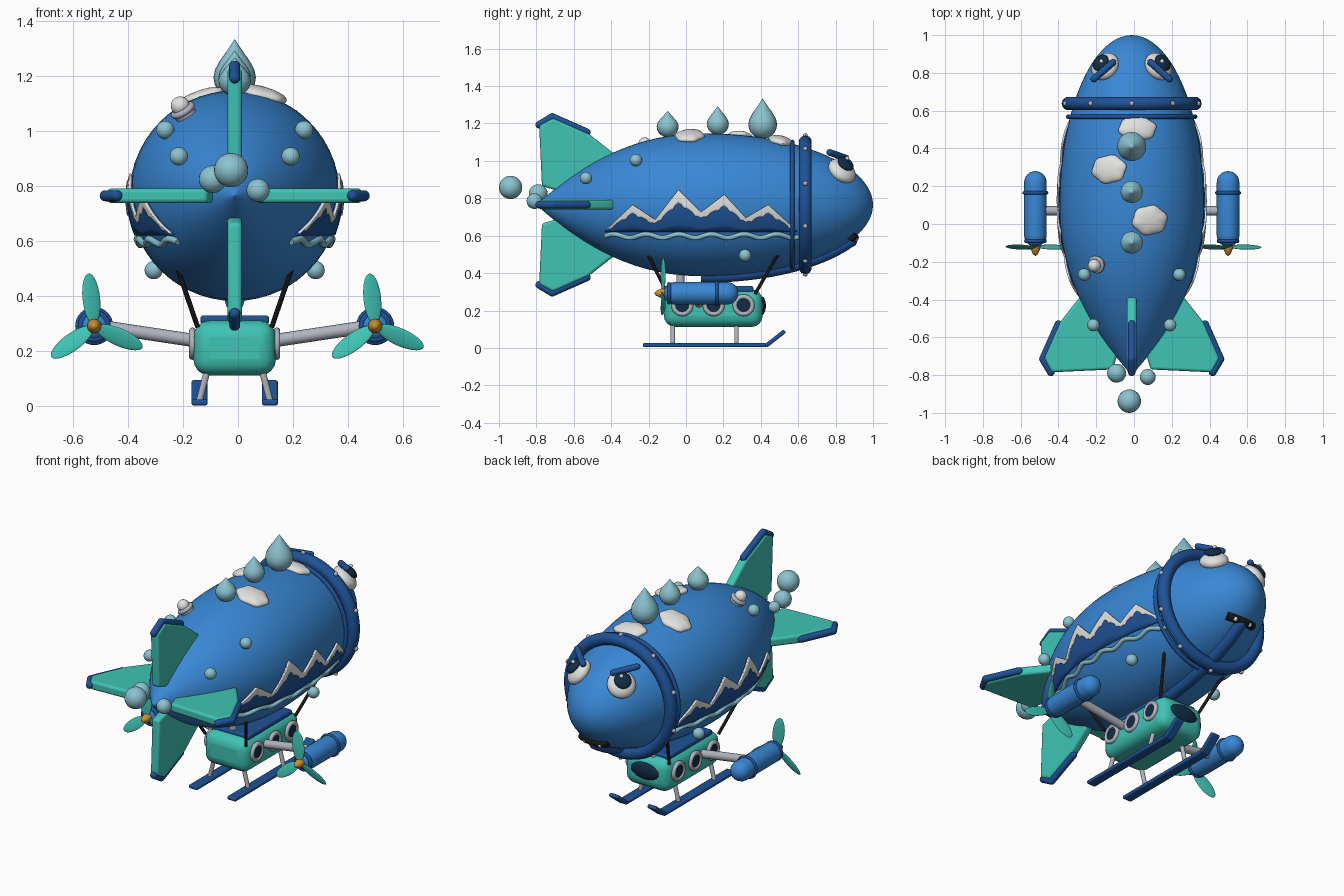
import bpy, bmesh
from math import sin, cos, pi, sqrt, radians, atan2
from mathutils import Matrix, Vector

cube = bpy.data.objects.get("Cube")
if cube:
    bpy.data.objects.remove(cube)

X0, Z0, RMAX = -0.012, 0.765, 0.382
made = []


def material(name, r, g, b):
    m = bpy.data.materials.new(name)
    m.use_nodes = True
    m.diffuse_color = (r, g, b, 1)
    m.node_tree.nodes["Principled BSDF"].inputs["Base Color"].default_value = (r, g, b, 1)
    return m


BLUE = material("hull blue", .04, .245, .67)
DARK = material("trim dark blue", .013, .085, .31)
TEAL = material("teal", .05, .55, .46)
PALE = material("pale blue", .26, .55, .63)
WHITE = material("white", .76, .76, .75)
GREY = material("metal grey", .44, .46, .52)
NAVY = material("glass navy", .006, .025, .06)
BLACK = material("black", .01, .01, .012)
GOLD = material("gold", .58, .28, .025)


def T(*v):
    return Matrix.Translation(Vector(v))


def aim(d):
    return Vector(d).to_track_quat('Z', 'Y').to_matrix().to_4x4()


ALONG = Matrix.Rotation(-pi / 2, 4, 'X')   # local z to world +y


def put(name, bm, mat, matrix=Matrix(), sharp=40):
    bmesh.ops.recalc_face_normals(bm, faces=bm.faces)
    me = bpy.data.meshes.new(name)
    bm.to_mesh(me)
    bm.free()
    me.transform(matrix)
    me.materials.append(mat)
    me.shade_smooth()
    me.set_sharp_from_angle(angle=radians(sharp))
    ob = bpy.data.objects.new(name, me)
    bpy.context.collection.objects.link(ob)
    made.append(ob)
    return ob


def lathe(name, profile, mat, matrix=Matrix(), steps=32, closed=False):
    bm = bmesh.new()
    vs = [bm.verts.new((r, 0, z)) for r, z in profile]
    es = [bm.edges.new(p) for p in zip(vs, vs[1:])]
    if closed:
        es.append(bm.edges.new((vs[-1], vs[0])))
    bmesh.ops.spin(bm, geom=vs + es, axis=(0, 0, 1), cent=(0, 0, 0), angle=2 * pi, steps=steps)
    bmesh.ops.remove_doubles(bm, verts=bm.verts, dist=1e-5)
    return put(name, bm, mat, matrix)


def ring(name, major, minor, mat, matrix, steps=32):
    pts = [(major + minor * cos(a * pi / 5), minor * sin(a * pi / 5)) for a in range(10)]
    return lathe(name, pts, mat, matrix, steps, True)


def ball(name, loc, size, mat, matrix=Matrix(), lumps=0):
    bm = bmesh.new()
    bmesh.ops.create_uvsphere(bm, u_segments=28, v_segments=14, radius=1)
    for v in bm.verts:
        k = 1 + lumps * sin(6 * atan2(v.co.y, v.co.x))
        v.co.x *= k
        v.co.y *= k
    s = (size,) * 3 if isinstance(size, float) else size
    return put(name, bm, mat, T(*loc) @ matrix @ Matrix.Diagonal((*s, 1)))


def rod(name, a, b, r, mat, rounded=False):
    a, b = Vector(a), Vector(b)
    n = (b - a).length
    if rounded:
        arc = [(r * sin(i * pi / 12), r * cos(i * pi / 12)) for i in range(7)]
        pts = [(x, -z) for x, z in arc] + [(x, n + z) for x, z in reversed(arc)]
    else:
        pts = [(0, 0), (r, 0), (r, n), (0, n)]
    return lathe(name, pts, mat, T(*a) @ aim(b - a), 16)


def bevel(ob, width):
    m = ob.modifiers.new("round", 'BEVEL')
    m.width, m.segments, m.limit_method = width, 4, 'ANGLE'


def box(name, loc, dims, width, mat, rot=Matrix()):
    bm = bmesh.new()
    bmesh.ops.create_cube(bm, size=1)
    bevel(put(name, bm, mat, T(*loc) @ rot @ Matrix.Diagonal((*dims, 1))), width)


def path_tube(name, pts, r, mat):
    cu = bpy.data.curves.new(name, 'CURVE')
    cu.dimensions, cu.bevel_depth, cu.bevel_resolution, cu.use_fill_caps = '3D', r, 3, True
    sp = cu.splines.new('POLY')
    sp.points.add(len(pts) - 1)
    for p, co in zip(sp.points, pts):
        p.co = (*co, 1)
    tmp = bpy.data.objects.new(name, cu)
    bm = bmesh.new()
    bm.from_mesh(bpy.data.meshes.new_from_object(tmp))
    bpy.data.objects.remove(tmp)
    put(name, bm, mat)


def radius(y):
    t = abs(y - .1) / .9
    return RMAX * (sqrt(max(0, 1 - t * t)) if y > .1 else max(0, 1 - t ** 2.15))


def skin(y, x):
    """Point and normal on the upper hull."""
    r = radius(y)
    z = sqrt(r * r - x * x)
    slope = (radius(y + .01) - radius(y - .01)) / .02
    return Vector((x, y, Z0 + z)), Vector((x / r, -slope, z / r)).normalized()


# Hull, nose ring, thin ring, rivets and keel
ys = [.1 - .9 * cos(i * pi / 44) for i in range(45)]
lathe("hull", [(radius(y), y) for y in ys], BLUE, T(0, 0, Z0) @ ALONG, 56)
ring("nose_ring", .335, .036, DARK, T(0, .638, Z0) @ ALONG, 56)
ring("thin_ring", .336, .012, DARK, T(0, .568, Z0) @ ALONG, 56)
for i in range(10):
    a = i * pi / 5
    ball("ring_rivet", (.37 * sin(a), .638, Z0 + .37 * cos(a)), .013, GREY)
path_tube("keel", [(0, y, Z0 - radius(y)) for y in [.08 + .04 * i for i in range(21)]], .036, DARK)
ball("keel_tip", (0, .88, Z0 - radius(.88)), .036, DARK)

# Tail fins with dark tip rails
FIN = [(-.38, .2), (-.38, .27), (-.52, .38), (-.71, .465), (-.785, .425), (-.77, .1), (-.6, .05)]
for k in range(4):
    turn = T(0, 0, Z0) @ Matrix.Rotation(k * pi / 2, 4, 'Y')
    bm = bmesh.new()
    f = bm.faces.new([bm.verts.new((-.026, y, r)) for y, r in FIN])
    out = bmesh.ops.extrude_face_region(bm, geom=[f])["geom"]
    bmesh.ops.translate(bm, verts=[v for v in out if isinstance(v, bmesh.types.BMVert)], vec=(.052, 0, 0))
    bevel(put("tail_fin", bm, TEAL, turn), .014)
    rail = [turn @ Vector((0, y, r)) for y, r in ((-.53, .388), (-.715, .47), (-.785, .428))]
    for a, b in zip(rail, rail[1:]):
        rod("fin_rail", a, b, .02, DARK, True)

# Bubbles behind the tail and along the hull
for x, y, z, r in ((-.013, -.938, .858, .062), (-.08, -.79, .825, .05), (.085, -.81, .785, .042)):
    ball("tail_bubble", (x, y, z), r, PALE)
for s in (-1, 1):
    for x, y, z in ((.252, -.268, 1.004), (.203, -.535, .908), (.294, .316, .495)):
        ball("hull_bubble", (s * x, y, z), .033, PALE)

# Teardrops, clouds and a knob on the back
for y, z, r, tip in ((-.098, 1.185, .059, 1.4), (.17, 1.198, .059, 1.6), (.41, 1.195, .077, 1.8)):
    pts = [(sin(i * pi / 10), -cos(i * pi / 10)) for i in range(6)]
    pts += [(.93, .2 * tip), (.72, .42 * tip), (.42, .65 * tip), (.17, .86 * tip), (0, tip)]
    lathe("back_drop", [(a * r, b * r) for a, b in pts], PALE, T(0, y, z), 20)
for x, y, a, b in ((.03, .505, .1, .066), (-.12, .29, .095, .075), (.095, .02, .095, .078)):
    p, n = skin(y, x)
    ball("cloud", p, (a, b, .03), WHITE, Vector((0, 0, 1)).rotation_difference(n).to_matrix().to_4x4(), .05)
p, n = skin(-.21, -.178)
rod("knob_base", p - n * .02, p + n * .025, .04, GREY)
ring("knob_collar", .036, .012, GREY, T(*(p + n * .02)) @ aim(n))
ball("knob", p + n * .04, .034, WHITE)

# Mountains with snow caps and a wavy water line on both flanks
RIDGE = [(-.43, .63), (-.285, .765), (-.165, .685), (-.04, .845), (.08, .725),
         (.205, .82), (.32, .695), (.44, .765), (.59, .63)]
BASE = .622
ridge = []
for (y0, h0), (y1, h1) in zip(RIDGE, RIDGE[1:]):
    ridge += [(y0 + (y1 - y0) * i / 8, h0 + (h1 - h0) * i / 8) for i in range(8)]
ridge.append(RIDGE[-1])


def flank(y, z, off):
    return sqrt(max(0, radius(y) ** 2 - (z - Z0) ** 2)) + off


def sheet(name, side, low, high, off, mat):
    bm = bmesh.new()
    cols = []
    for i, (y, h) in enumerate(ridge):
        a, b = [BASE + (h - BASE) * t for t in (low, high)]
        a -= .012 * (i % 4 == 2) * (low > 0)
        zs = [a + (b - a) * j / 5 for j in range(6)]
        cols.append([bm.verts.new((side * flank(y, z, off), y, z)) for z in zs])
    for c, d in zip(cols, cols[1:]):
        for j in range(5):
            bm.faces.new((c[j], d[j], d[j + 1], c[j + 1]))
    ob = put(name, bm, mat)
    m = ob.modifiers.new("plate", 'SOLIDIFY')
    m.thickness, m.offset = .009, 0


for s in (-1, 1):
    sheet("mountains", s, 0, .97, .006, DARK)
    sheet("snow_caps", s, .7, 1, .011, WHITE)
    wave = [(-.43 + i * .0172, .598 + .01 * sin(i * .62)) for i in range(61)]
    path_tube("water_line", [(s * flank(y, z, .006), y, z) for y, z in wave], .013, PALE)

# Face: eyes, brows, mouth
for s in (-1, 1):
    p, n = skin(.83, s * .137)
    ball("eye", p + n * .008, (.08, .08, .045), WHITE, aim(n))
    q = p + n * .043 + Vector((s * .005, .002, .014))
    ball("pupil", q, (.048, .048, .02), NAVY, aim(n))
    ball("eye_glint", q + n * .016 + Vector((-s * .012, 0, .018)), .011, WHITE)
    rod("brow", (s * .2, .768, 1.045), (s * .1, .855, 1.015), .018, DARK, True)
arc = [(-.09 + .0225 * i, .9 - 2.2 * (-.09 + .0225 * i) ** 2) for i in range(9)]
path_tube("mouth", [(x, y, 2 * Z0 - skin(y, x)[0].z) for x, y in arc], .024, BLACK)
for s in (-1, 1):
    p, n = skin(.905, s * .05)
    ball("tooth", (p.x, p.y, 2 * Z0 - p.z - .018), .014, WHITE)

# Gondola with deck, nose window, portholes and hangers
box("gondola", (0, .146, .212), (.3, .528, .2), .06, TEAL)
box("gondola_deck", (0, .15, .315), (.25, .42, .03), .01, DARK)
ball("gondola_window", (0, .405, .225), (.095, .022, .05), NAVY)
rod("gondola_post", (0, -.03, .3), (0, -.03, .42), .022, GREY)
for s in (-1, 1):
    for y in (-.02, .148, .308):
        side = T(s * .153, y, .228) @ Matrix.Rotation(pi / 2, 4, 'Y')
        ring("porthole_rim", .046, .013, GREY, side)
        lathe("porthole_glass", [(0, -.006), (.044, -.006), (.044, .006), (0, .006)], NAVY, side)
    for y0, y1 in ((-.1, -.21), (.37, .5)):
        rod("hanger", (s * .135, y0, .29), (s * .212, y1, .515), .009, BLACK)

    # Landing skids
    for y in (-.07, .27):
        rod("skid_leg", (s * .1, y, .13), (s * .128, y, .02), .012, GREY)
    box("skid", (s * .128, .1, .015), (.058, .66, .022), .008, DARK)
    box("skid_tip", (s * .128, .477, .05), (.058, .13, .022), .008, DARK, Matrix.Rotation(radians(38), 4, 'X'))

    # Engine pods with propellers
    ex, ez = s * .51, .292
    rod("engine_arm", (s * .15, .07, .24), (s * .47, .07, .288), .024, GREY)
    rod("engine_pod", (ex, -.06, ez), (ex, .22, ez), .06, BLUE, True)
    ring("engine_band", .06, .009, DARK, T(ex, .165, ez) @ ALONG)
    ring("engine_tail_band", .048, .012, DARK, T(ex, -.09, ez) @ ALONG)
    lathe("propeller_hub", [(0, -.17), (.013, -.16), (.026, -.13), (.026, -.1), (0, -.1)], GOLD, T(ex, 0, ez) @ ALONG, 12)
    for deg in (-6, 114, 234):
        spin = Matrix.Rotation(radians(deg), 4, 'Y') @ T(0, 0, .1) @ Matrix.Rotation(.35, 4, 'Z')
        ball("propeller_blade", (ex, -.122, ez), (.034, .007, .092), TEAL, spin)

for ob in made:
    ob.location.x += X0
